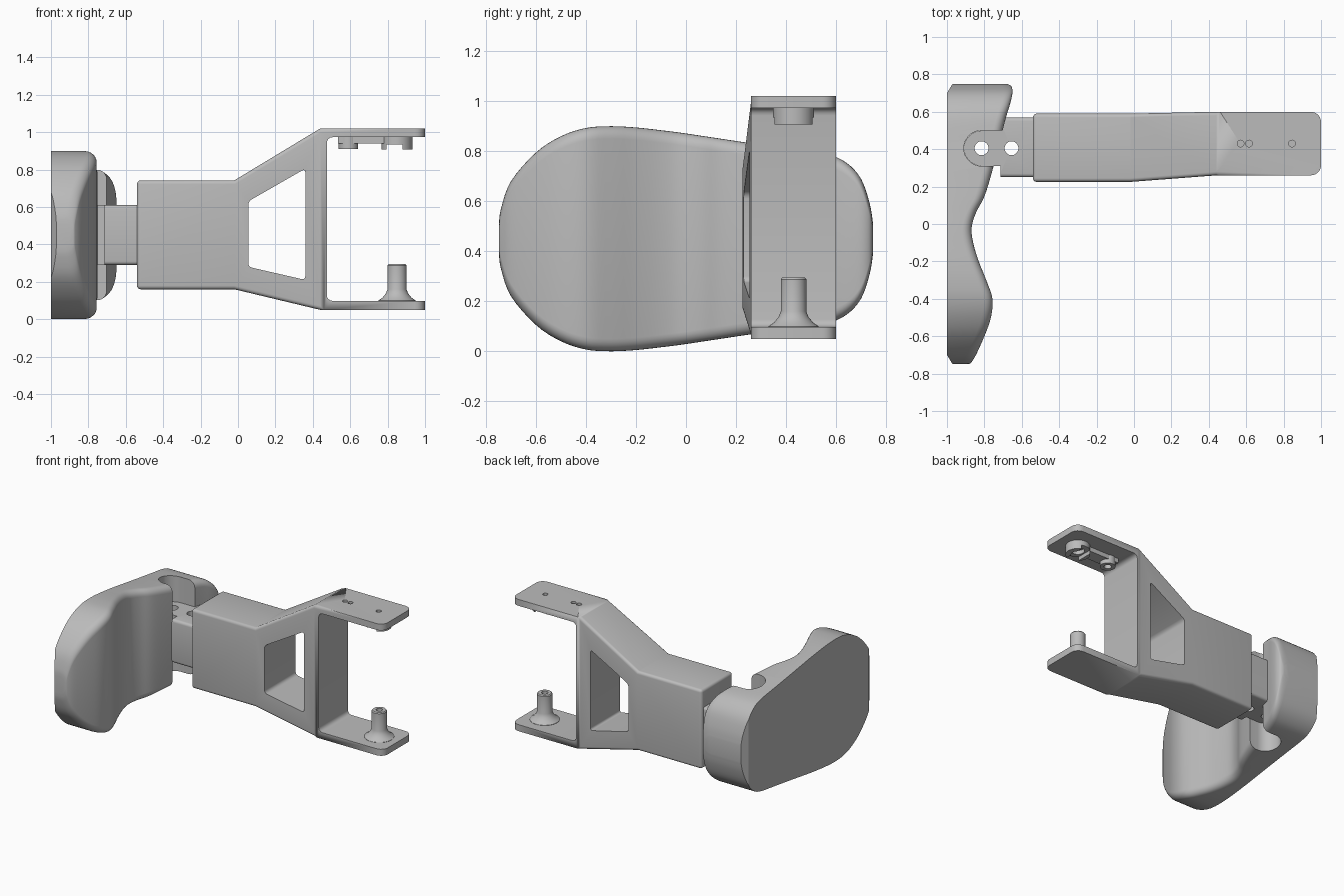
import bpy, bmesh, math
from mathutils import Vector

cube = bpy.data.objects.get("Cube")
if cube:
    bpy.data.objects.remove(cube, do_unlink=True)

grey = bpy.data.materials.new("plain_grey")
grey.use_nodes = True
GREY = (0.5, 0.5, 0.5, 1)
grey.diffuse_color = GREY
grey.node_tree.nodes["Principled BSDF"].inputs["Base Color"].default_value = GREY


def finish(bm, name, angle=30):
    bmesh.ops.recalc_face_normals(bm, faces=bm.faces)
    mesh = bpy.data.meshes.new(name)
    bm.to_mesh(mesh)
    bm.free()
    obj = bpy.data.objects.new(name, mesh)
    bpy.context.collection.objects.link(obj)
    mesh.materials.append(grey)
    smooth(obj, angle)
    return obj


def activate(obj):
    bpy.ops.object.select_all(action='DESELECT')
    obj.select_set(True)
    bpy.context.view_layer.objects.active = obj


def smooth(obj, angle=30):
    activate(obj)
    bpy.ops.object.shade_smooth_by_angle(angle=math.radians(angle))


def prism(points, offset):
    """Extrude a closed outline by an offset vector."""
    bm = bmesh.new()
    face = bm.faces.new([bm.verts.new(p) for p in points])
    new = bmesh.ops.extrude_face_region(bm, geom=[face])["geom"]
    bmesh.ops.translate(bm, vec=offset,
                        verts=[v for v in new if isinstance(v, bmesh.types.BMVert)])
    bmesh.ops.recalc_face_normals(bm, faces=bm.faces)
    return bm


def bevel(bm, edges, width, segments=4):
    bmesh.ops.bevel(bm, geom=list(edges), offset=width, segments=segments,
                    profile=0.5, affect='EDGES', clamp_overlap=True)


def box(x0, x1, y0, y1, z0, z1):
    return prism([(x0, y0, z0), (x1, y0, z0), (x1, y1, z0), (x0, y1, z0)],
                 (0, 0, z1 - z0))


def disc(x, y, r, z0, z1, sides=40):
    ring = [(x + r * math.cos(math.tau * i / sides),
             y + r * math.sin(math.tau * i / sides), z0) for i in range(sides)]
    return prism(ring, (0, 0, z1 - z0))


def stadium(x, y, r, x_end, z0, z1):
    """Vertical slab with a round end towards -x."""
    arc = [(x + r * math.cos(a), y + r * math.sin(a), z0)
           for a in (math.pi * (0.5 + i / 24) for i in range(25))]
    return prism(arc + [(x_end, y - r, z0), (x_end, y + r, z0)], (0, 0, z1 - z0))


def cut(obj, cutter_bm):
    cutter = finish(cutter_bm, "cutter")
    cutter.hide_render = True
    mod = obj.modifiers.new("cut", 'BOOLEAN')
    mod.operation, mod.solver, mod.object = 'DIFFERENCE', 'EXACT', cutter
    activate(obj)
    bpy.ops.object.modifier_apply(modifier=mod.name)
    bpy.data.objects.remove(cutter, do_unlink=True)
    smooth(obj)


def catmull(a, b, c, d, t):
    return 0.5 * (2 * b + (c - a) * t + (2 * a - 5 * b + 4 * c - d) * t * t
                  + (3 * b - a - 3 * c + d) * t ** 3)


# Palm pad: rounded sections lofted along y (y, front x, half height)
MID_Z = 0.45
rows = [Vector(r) for r in [
    (-.748, -.88, .06), (-.74, -.87, .12), (-.70, -.845, .23), (-.6, -.80, .345),
    (-.5, -.765, .41), (-.4, -.757, .443), (-.3, -.79, .45), (-.2, -.83, .445),
    (-.1, -.86, .434), (-.02, -.868, .424), (.06, -.845, .412), (.14, -.803, .4),
    (.24, -.77, .385), (.4, -.727, .362), (.56, -.687, .338), (.64, -.663, .305),
    (.70, -.65, .24), (.735, -.655, .14), (.748, -.675, .06)]]
stations = []
for i in range(len(rows) - 1):
    a, d = rows[max(i - 1, 0)], rows[min(i + 2, len(rows) - 1)]
    stations += [catmull(a, rows[i], rows[i + 1], d, k / 4) for k in range(4)]
stations.append(rows[-1])
bm = bmesh.new()
loops = []
for y, front, half in stations:
    r = min(0.05, half * 0.8)
    back = -1 + 0.6 * max(0, abs(y) - 0.7)
    quarter = [(front - r + r * math.sin(a), half - r + r * math.cos(a))
               for a in (math.pi / 2 * k / 6 for k in range(7))]
    section = [(back, half)] + quarter
    section += [(x, -z) for x, z in reversed(section)]
    loops.append([bm.verts.new((x, y, MID_Z + z)) for x, z in section])
for p, q in zip(loops, loops[1:]):
    for k in range(len(p)):
        n = (k + 1) % len(p)
        bm.faces.new((p[k], p[n], q[n], q[k]))
bm.faces.new(loops[0])
bm.faces.new(loops[-1])
pad = finish(bm, "palm_pad", 40)
ARM_Y = 0.405
cut(pad, stadium(-.815, ARM_Y, .095, -.4, -.1, 1.1))

# Tang: block with a round tongue inside the pad slot, drilled twice
bm = box(-.715, -.53, .25, .57, .29, .61)
bevel(bm, [e for e in bm.edges if abs(e.verts[0].co.x - e.verts[1].co.x) > .1], .02)
tang = finish(bm, "tang")
tongue = finish(stadium(-.815, ARM_Y, .094, -.71, .29, .61), "tang_tongue")
cut(tang, disc(-.655, ARM_Y, .037, 0, 1))
cut(tongue, disc(-.815, ARM_Y, .037, 0, 1))

# Arm: sleeve, sloping frame and two-pronged yoke in one side profile
BEND, YOKE, BAR = -.02, .44, .475
profile = [(-.54, .16), (BEND, .16), (YOKE, .05), (1, .05), (1, .098), (BAR, .098),
           (BAR, .973), (1, .973), (1, 1.02), (YOKE, 1.02), (BEND, .742), (-.54, .742)]
bm = prism([(x, 0, z) for x, z in profile], (0, 1, 0))
for x in (BEND, YOKE):
    bmesh.ops.bisect_plane(bm, geom=bm.verts[:] + bm.edges[:] + bm.faces[:],
                           plane_co=(x, 0, 0), plane_no=(1, 0, 0), dist=1e-4)
for v in bm.verts:
    t = min(1, max(0, (v.co.x - BEND) / (YOKE - BEND)))
    v.co.y = (.59 + .01 * t) if v.co.y > .5 else (.225 + .035 * t)


def span(e):
    return [abs(d) for d in e.verts[0].co - e.verts[1].co]


def at_x(e, x):
    return all(abs(v.co.x - x) < .003 for v in e.verts)


bevel(bm, [e for e in bm.edges if at_x(e, 1) and span(e)[2] > .02], .055, 6)
bevel(bm, [e for e in bm.edges if at_x(e, BAR) and span(e)[1] > .1], .03)
bevel(bm, [e for e in bm.edges if at_x(e, -.54)
           or (span(e)[0] > .3 and max(v.co.x for v in e.verts) < YOKE + .01)], .02)
arm = finish(bm, "arm")

# Window through the frame, with rounded corners
bm = prism([(x, 0, z) for x, z in [(.055, .28), (.36, .21), (.36, .805), (.055, .63)]],
           (0, 1, 0))
bevel(bm, [e for e in bm.edges if span(e)[1] > .5], .02)
cut(arm, bm)

# Screw holes in the upper prong
PIN_Y = .43
for x in (.57, .615, .845):
    cut(arm, disc(x, PIN_Y, .018, .9, 1.1, 20))

# Pivot post with flared foot and hollow tip
outline = [(0, .08), (.1, .08), (.1, .1), (.078, .115), (.06, .137), (.051, .16),
           (.051, .288), (.045, .295), (.022, .295), (.022, .24), (0, .24)]
bm = bmesh.new()
verts = [bm.verts.new((r, 0, z)) for r, z in outline]
edges = [bm.edges.new(pair) for pair in zip(verts, verts[1:])]
bmesh.ops.spin(bm, geom=verts + edges, cent=(0, 0, 0), axis=(0, 0, 1),
               angle=math.tau, steps=40)
bmesh.ops.remove_doubles(bm, verts=bm.verts, dist=1e-4)
post = finish(bm, "pivot_post")
post.location = (.85, PIN_Y, 0)

# Socket under the upper prong: split ring, connecting strip and small boss
ring = finish(disc(.85, PIN_Y, .082, .907, .98), "socket_ring")
cut(ring, disc(.85, PIN_Y, .045, .85, .965))
cut(ring, box(.795, .88, .2, .7, .85, .935))
finish(box(.535, .78, .385, .475, .94, .98), "socket_strip")
boss = finish(disc(.59, PIN_Y, .052, .91, .98), "socket_boss")
cut(boss, disc(.59, PIN_Y, .025, .85, .965))
